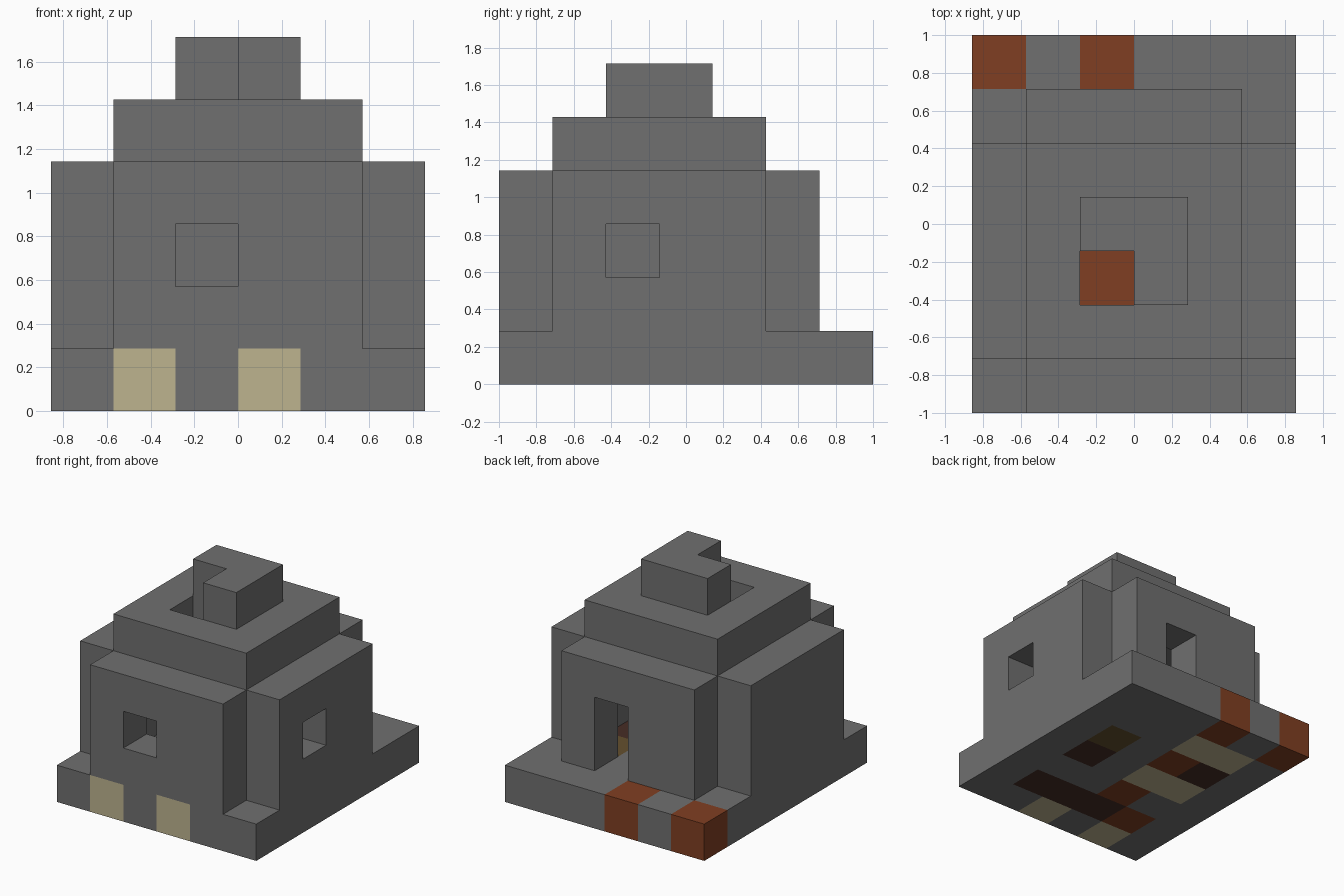
import bpy, bmesh
from mathutils import Vector

cube = bpy.data.objects.get("Cube")
if cube:
    bpy.data.objects.remove(cube, do_unlink=True)

U = 2 / 7                               # size of one building block
ORIGIN = Vector((-3 * U, -3.5 * U, 0))  # low corner of the block grid


def material(name, rgb):
    m = bpy.data.materials.new(name)
    m.use_nodes = True
    linear = [((c / 255 + 0.055) / 1.055) ** 2.4 for c in rgb]
    m.diffuse_color = (*linear, 1)
    m.node_tree.nodes["Principled BSDF"].inputs["Base Color"].default_value = (*linear, 1)
    return m


STONE, CREAM, RUST, BROWN, OLIVE = range(5)
MATERIALS = [
    material("grey stone", (112, 112, 112)),
    material("cream", (189, 179, 143)),
    material("rust", (128, 63, 34)),
    material("dark brown", (70, 44, 37)),
    material("dark olive", (100, 80, 46)),
]


def block(x0, x1, y0, y1, z0, z1):
    """Set of cells in a box, upper limits excluded."""
    return {(x, y, z) for x in range(x0, x1) for y in range(y0, y1) for z in range(z0, z1)}


# Floor slab
floor = block(0, 6, 0, 7, 0, 1)

# Walls: four flat sides, open corners, hollow inside
walls = block(0, 6, 1, 5, 1, 4) | block(1, 5, 0, 6, 1, 4)
walls -= block(1, 5, 1, 5, 1, 4)
walls -= {(2, 0, 2), (5, 2, 2)}         # front and left windows
walls -= block(3, 4, 5, 6, 1, 3)        # back doorway

# Stepped roof with an open smoke hole
roof = block(1, 5, 1, 5, 4, 5) - {(2, 2, 4)}
roof_cap = block(2, 4, 2, 4, 5, 6) - {(2, 2, 5)}

solid = floor | walls | roof | roof_cap

# Coloured floor blocks, by column
PAINT = {
    CREAM: [(1, 0), (3, 0), (2, 3), (1, 3), (2, 5), (1, 5)],
    RUST: [(0, 6), (2, 6), (2, 2), (2, 4), (1, 1)],
    BROWN: [(4, 1), (3, 1), (2, 1), (4, 3), (1, 4)],
    OLIVE: [(4, 4)],
}
floor_paint = {c: index for index, cells in PAINT.items() for c in cells}


def build(name, cells, paint={}):
    """Make one part from the exposed sides of its blocks."""
    bm = bmesh.new()
    for cell in sorted(cells):
        base = Vector(cell)
        for axis in range(3):
            for side in (0, 1):
                normal = Vector((0, 0, 0))
                normal[axis] = 2 * side - 1
                if tuple(int(v) for v in base + normal) in solid:
                    continue
                u, v = Vector((0, 0, 0)), Vector((0, 0, 0))
                u[(axis + 1) % 3] = v[(axis + 2) % 3] = 1
                start = base.copy()
                start[axis] += side
                corners = [start, start + u, start + u + v, start + v]
                if not side:
                    corners.reverse()
                face = bm.faces.new([bm.verts.new(ORIGIN + p * U) for p in corners])
                face.material_index = paint.get(cell[:2], STONE)
    bmesh.ops.remove_doubles(bm, verts=bm.verts, dist=0.001)
    mesh = bpy.data.meshes.new(name)
    bm.to_mesh(mesh)
    bm.free()
    for m in MATERIALS if paint else MATERIALS[:1]:
        mesh.materials.append(m)
    bpy.context.collection.objects.link(bpy.data.objects.new(name, mesh))


build("floor_slab", floor, floor_paint)
build("walls", walls)
build("roof_step", roof)
build("roof_cap", roof_cap)
